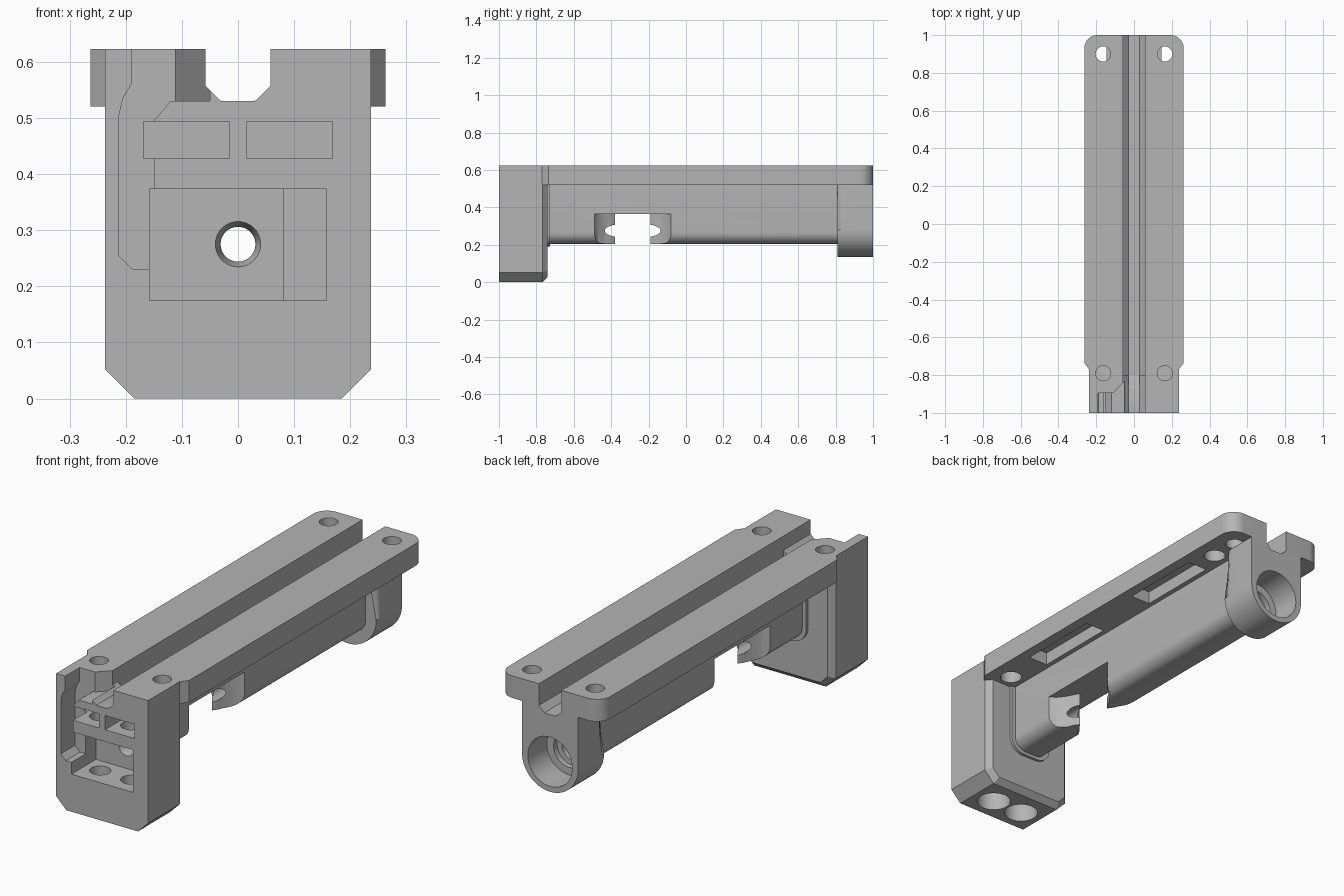
import bpy, bmesh, math
from mathutils import Vector

if "Cube" in bpy.data.objects:
    bpy.data.objects.remove(bpy.data.objects["Cube"])

grey = bpy.data.materials.new("plain grey")
grey.use_nodes = True
grey.diffuse_color = (0.46, 0.46, 0.46, 1)
grey.node_tree.nodes["Principled BSDF"].inputs["Base Color"].default_value = (0.46, 0.46, 0.46, 1)


def place(axis, u, v, w):
    return {"x": (w, u, v), "y": (u, w, v), "z": (u, v, w)}[axis]


def prism(name, pts, axis, a, b, end_pts=None, bevel=None):
    """Extrude a 2D outline along an axis; bevel = (edge test, width, segments)."""
    bm = bmesh.new()
    lo = [bm.verts.new(place(axis, u, v, a)) for u, v in pts]
    hi = [bm.verts.new(place(axis, u, v, b)) for u, v in (end_pts or pts)]
    bm.faces.new(lo)
    bm.faces.new(hi)
    n = len(pts)
    for i in range(n):
        j = (i + 1) % n
        bm.faces.new((lo[i], lo[j], hi[j], hi[i]))
    if bevel:
        test, width, segs = bevel
        edges = [e for e in bm.edges if test(*[v.co for v in e.verts])]
        bmesh.ops.bevel(bm, geom=edges, offset=width, segments=segs, profile=0.5, affect="EDGES")
    bmesh.ops.recalc_face_normals(bm, faces=bm.faces)
    me = bpy.data.meshes.new(name)
    bm.to_mesh(me)
    bm.free()
    me.materials.append(grey)
    ob = bpy.data.objects.new(name, me)
    bpy.context.collection.objects.link(ob)
    return ob


def arc(cx, cy, r, start, end, n):
    return [(cx + r * math.cos(math.radians(start + (end - start) * i / n)),
             cy + r * math.sin(math.radians(start + (end - start) * i / n))) for i in range(n + 1)]


def rect(u0, u1, v0, v1):
    return [(u0, v0), (u1, v0), (u1, v1), (u0, v1)]


def cut(parts, pts, axis, a, b, end_pts=None):
    tool = prism("cutter", pts, axis, a, b, end_pts)
    tool.hide_render = True
    for ob in parts:
        mod = ob.modifiers.new("cut", "BOOLEAN")
        mod.operation, mod.solver, mod.object = "DIFFERENCE", "EXACT", tool
        bpy.context.view_layer.objects.active = ob
        bpy.ops.object.modifier_apply(modifier=mod.name)
    bpy.data.objects.remove(tool)


def circle(u, v, r):
    return arc(u, v, r, 0, 360, 40)[:-1]


def drill(parts, u, v, r, axis, a, b, r2=None):
    cut(parts, circle(u, v, r), axis, a, b, circle(u, v, r2 or r))


AXIS = 0.275   # height of the long bore
UNDER = 0.52   # underside of the top plate

# Top plate, narrower at the front, rounded at the back
half = [(0.237, -1), (0.237, -0.77), (0.263, -0.735)] + arc(0.193, 0.93, 0.07, 0, 90, 10)
plate = prism("top_plate", half + [(-x, y) for x, y in reversed(half)], "z", UNDER, 0.623)

# Front block with chamfered lower and rear edges
block = prism("front_block",
              [(-0.237, UNDER), (-0.237, 0.052), (-0.185, 0), (0.185, 0), (0.237, 0.052), (0.237, UNDER)],
              "y", -1, -0.74,
              bevel=(lambda p, q: min(p.y, q.y) > -0.75 and min(p.z, q.z) < 0.5, 0.026, 1))


# Barrel under the plate, and the pad where it joins the block
def trough(w, bottom, r):
    right = arc(w - r, bottom + r, r, -90, 0, 10) + [(w, UNDER)]
    return right + [(-x, z) for x, z in reversed(right)]


barrel = prism("barrel", trough(0.09, 0.205, 0.06), "y", -0.75, 0.83)
pad = prism("barrel_pad", trough(0.11, 0.19, 0.07), "y", -0.745, -0.727)

# Rear lug with a rounded front edge
lug = prism("rear_lug", [(-0.145, UNDER)] + arc(0, AXIS + 0.005, 0.145, 180, 360, 36) + [(0.145, UNDER)],
            "y", 0.81, 1,
            bevel=(lambda p, q: max(p.y, q.y) < 0.82 and min(p.z, q.z) < 0.5, 0.045, 5))
parts = [plate, block, barrel, pad, lug]

# Long top groove, deeper behind the front block
def groove(floor):
    right = [(0.03, floor), (0.058, floor + 0.027), (0.058, 0.7)]
    return right + [(-x, z) for x, z in reversed(right)]


cut([plate], groove(0.53), "y", -1.1, -0.74)
cut(parts, groove(0.495), "y", -0.8, 1.1)
cut([plate, block], [(-0.88, 0.531), (-0.79, 0.495), (-0.79, 0.56), (-0.88, 0.56)], "x", -0.03, 0.03)

# Wire passage at the front right corner, opening into the groove
cut([plate, block], [(-0.19, 0.7), (-0.19, 0.56), (-0.205, 0.535), (-0.213, 0.5), (-0.213, 0.255),
                     (-0.188, 0.23), (-0.15, 0.23), (-0.15, 0.495), (-0.12, 0.53), (-0.11, 0.53),
                     (-0.11, 0.7)], "y", -1.1, -0.895)
cut([plate], [(-0.111, -1.1), (-0.05, -1.1), (-0.05, -0.832), (-0.111, -0.895)], "z", 0.53, 0.7)

# Front recess, its deeper side, and the two upper windows
cut([block], rect(-0.158, 0.158, 0.175, 0.373), "y", -1.1, -0.84)
cut([block], rect(-0.158, 0.08, 0.175, 0.373), "y", -1.1, -0.82)
for x in (-0.0915, 0.0915):
    cut([block], rect(x - 0.0765, x + 0.0765, 0.428, 0.494), "y", -1.1, -0.83)

# Vertical screw holes through the front block, wider at the bottom
for x in (-0.08, 0.08):
    drill([block], x, -0.9, 0.045, "z", 0.05, 0.45)
    drill([block], x, -0.89, 0.075, "z", -0.1, 0.1)

# Side gap in the barrel, leaving two pointed noses
curve = [(0.2, 0.205), (0.09, 0.205), (0.06, 0.187), (0.03, 0.147), (0.015, 0.115), (0, 0.095)]
rear = curve + [(-x, d) for x, d in reversed(curve[:-1])]
outline = [(x, -0.285 + d) for x, d in rear] + [(x, -0.285 - d) for x, d in reversed(rear)]
cut([barrel], outline, "z", 0.1, 0.365)

# Long bore, front countersink and stepped rear socket
drill(parts, 0, AXIS, 0.031, "y", -1.1, 1.1)
drill([block], 0, AXIS, 0.042, "y", -0.825, -0.79, 0.031)
drill([lug, barrel], 0, AXIS, 0.115, "y", 0.86, 1.1)
drill([lug, barrel], 0, AXIS, 0.08, "y", 0.835, 0.87)
drill([lug, barrel], 0, AXIS, 0.055, "y", 0.74, 0.9)

# Plate holes, blind underside holes and underside pockets
for s in (-1, 1):
    x = s * 0.163
    for y in (-0.79, 0.9):
        drill([plate], x, y, 0.04, "z", 0.4, 0.7)
    for y in (-0.67, 0.76):
        drill([plate], x, y, 0.048, "z", 0.4, 0.59)
    for y in (-0.28, 0.44):
        cut([plate], rect(x - 0.05, x + 0.05, y - 0.2, y + 0.2), "z", 0.4, 0.58)

# Smooth the round surfaces only
bpy.ops.object.select_all(action="DESELECT")
for ob in parts:
    ob.select_set(True)
bpy.context.view_layer.objects.active = plate
bpy.ops.object.shade_smooth_by_angle(angle=math.radians(28))
